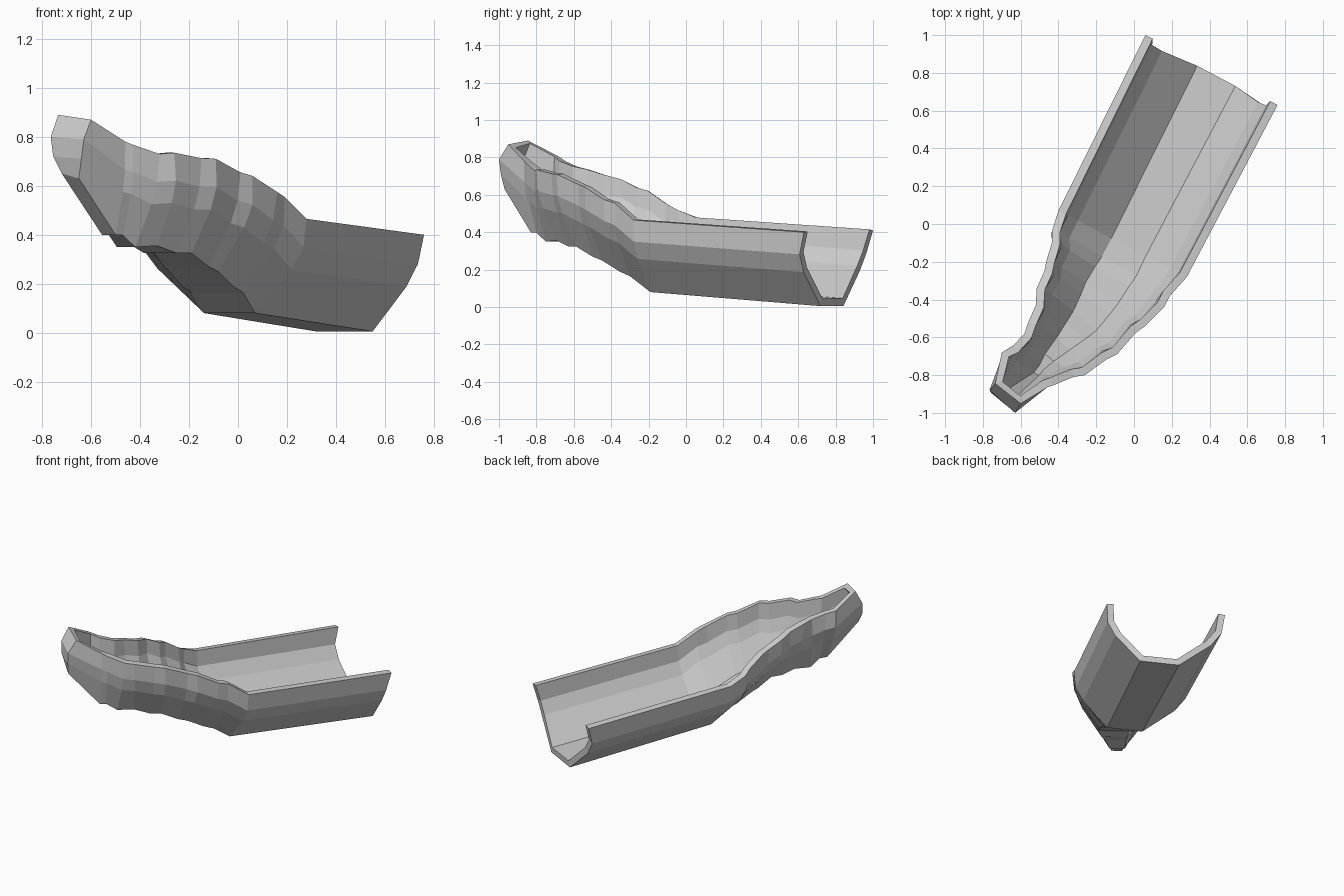
import bpy
import bmesh
from mathutils import Vector as V

# Trough sections from the wide end to the toe:
# right rim xyz, left rim xyz, right floor corner xyz, floor width
SECTIONS = [
    (.76, .63, .40, .06, 1.0, .41, .55, .72, .005, .26),
    (.28, -.28, .465, -.40, .07, .475, .07, -.19, .08, .235),
    (.19, -.38, .555, -.435, -.04, .515, .02, -.30, .165, .24),
    (.16, -.44, .575, -.435, -.10, .55, -.02, -.355, .19, .24),
    (.06, -.54, .64, -.465, -.20, .62, -.08, -.45, .25, .24),
    (.01, -.575, .655, -.475, -.25, .635, -.12, -.50, .27, .22),
    (-.09, -.69, .71, -.515, -.34, .68, -.19, -.59, .325, .20),
    (-.15, -.72, .713, -.52, -.43, .705, -.25, -.63, .325, .17),
    (-.26, -.80, .735, -.56, -.52, .735, -.33, -.69, .355, .14),
    (-.32, -.81, .73, -.58, -.58, .75, -.42, -.75, .35, .10),
    (-.43, -.855, .768, -.64, -.645, .78, -.47, -.80, .398, .08),
    (-.46, -.865, .78, -.70, -.68, .805, -.50, -.83, .40, .07),
]
# Toe cap edges, rim to floor
TOE_R = [(-.60, -.95, .87), (-.63, -1.0, .79), (-.64, -.99, .71), (-.65, -.97, .63)]
TOE_L = [(-.735, -.845, .89), (-.765, -.88, .80), (-.755, -.895, .72), (-.72, -.90, .65)]


def side(rim, floor, u, bulge, dip):
    """Four points down one wall, bowed outwards."""
    pts = []
    for h, v, k in ((1, 1, 0), (.95 * bulge, .70, dip), (.72 * bulge, .46, dip), (0, 0, 0)):
        d = rim - floor
        lat = u * d.dot(u)
        pts.append(floor + lat * h + (d - lat) * v - V((.464, .886, 0)) * k)
    return pts


bm = bmesh.new()
rings = []
for i, s in enumerate(SECTIONS):
    R, L, B = V(s[0:3]), V(s[3:6]), V(s[6:9])
    u = R - L
    u.z = 0
    u.normalize()
    # alternate pleat ridges and valleys
    bulge = 1 if i in (0, 1, 11) else (1.05 if i % 2 == 0 else .97)
    dip = .026 if i == 0 else 0
    ring = side(R, B, u, bulge, dip) + side(L, B - u * s[9], u, bulge, dip)[::-1]
    rings.append([bm.verts.new(p) for p in ring])
rings.append([bm.verts.new(p) for p in TOE_R + TOE_L[::-1]])

# Walls and floor
for a, b in zip(rings, rings[1:]):
    for j in range(7):
        bm.faces.new((a[j], b[j], b[j + 1], a[j + 1]))
# Closed toe
t = rings[-1]
for j in range(3):
    bm.faces.new((t[7 - j], t[6 - j], t[j + 1], t[j]))

me = bpy.data.meshes.new("pleated_trough")
bm.to_mesh(me)
bm.free()
ob = bpy.data.objects.new("pleated_trough", me)
bpy.context.collection.objects.link(ob)

# Wall thickness, inwards
m = ob.modifiers.new("thickness", 'SOLIDIFY')
m.thickness = .044
m.offset = -1
